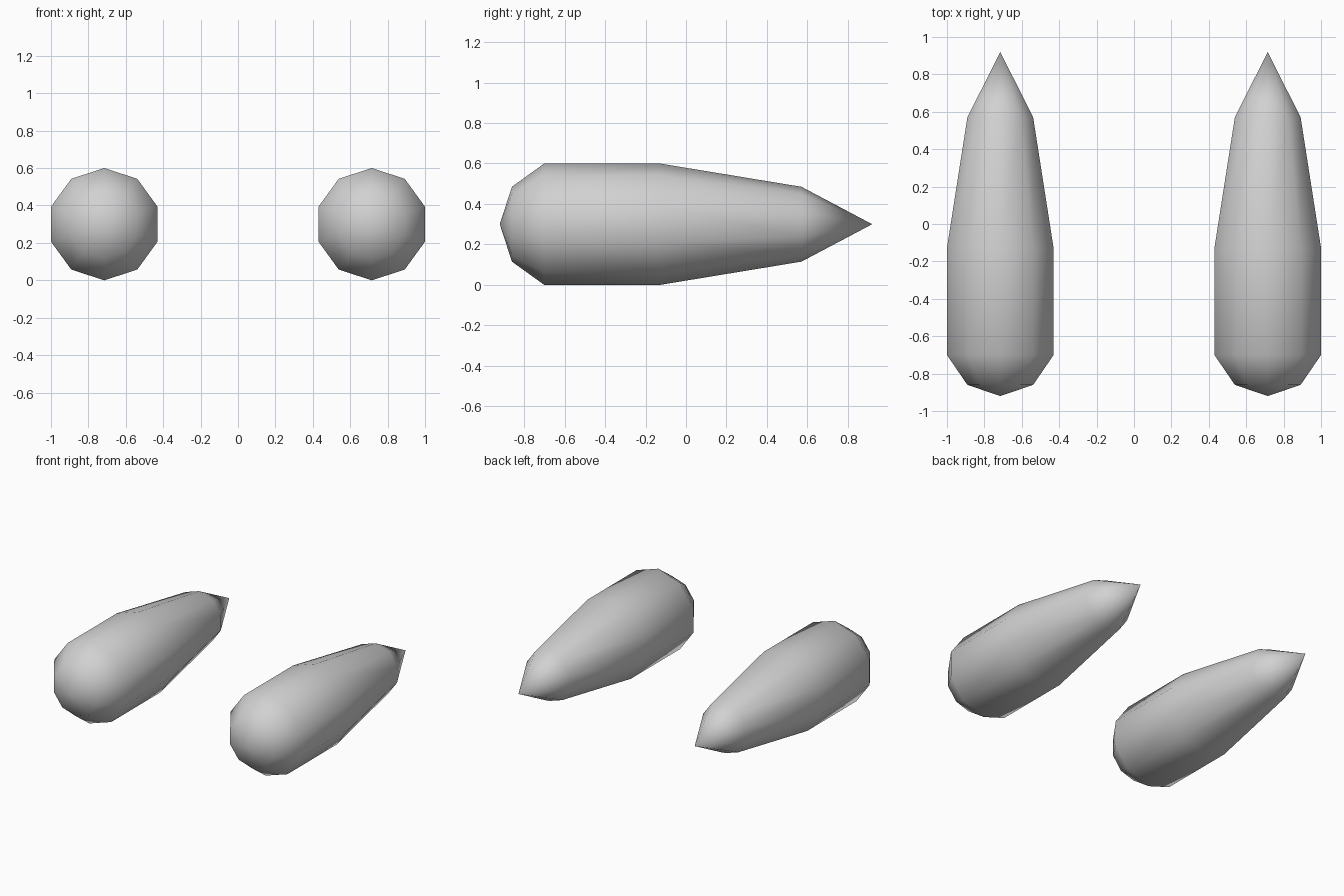
import bpy
import bmesh
import math

cube = bpy.data.objects.get("Cube")
if cube:
    bpy.data.objects.remove(cube, do_unlink=True)

SIDES = 10
SPACING = 0.715
CENTRE_Z = 0.3
NOSE_Y, TAIL_Y = -0.92, 0.92
# (y, radius) of each ring, front to back
RINGS = [(-0.86, 0.185), (-0.7, 0.3), (-0.13, 0.3), (0.57, 0.185)]

grey = bpy.data.materials.new("light grey")
grey.use_nodes = True
colour = (0.64, 0.64, 0.64, 1)
grey.diffuse_color = colour
grey.node_tree.nodes["Principled BSDF"].inputs["Base Color"].default_value = colour


def make_pod(name, x):
    """Ten-sided tapered pod lying along y, blunt nose in front, pointed tail."""
    bm = bmesh.new()
    rings = []
    for y, radius in RINGS:
        angles = [math.tau * i / SIDES for i in range(SIDES)]
        rings.append([bm.verts.new((radius * math.sin(a), y, radius * math.cos(a)))
                      for a in angles])
    nose = bm.verts.new((0, NOSE_Y, 0))
    tail = bm.verts.new((0, TAIL_Y, 0))
    for i in range(SIDES):
        j = (i + 1) % SIDES
        bm.faces.new((nose, rings[0][i], rings[0][j]))
        bm.faces.new((tail, rings[-1][j], rings[-1][i]))
        for a, b in zip(rings, rings[1:]):
            bm.faces.new((a[i], b[i], b[j], a[j]))
    bmesh.ops.recalc_face_normals(bm, faces=bm.faces[:])
    for face in bm.faces:
        face.smooth = True
    mesh = bpy.data.meshes.new(name)
    bm.to_mesh(mesh)
    bm.free()
    mesh.materials.append(grey)
    pod = bpy.data.objects.new(name, mesh)
    pod.location = (x, 0, CENTRE_Z)
    bpy.context.collection.objects.link(pod)


# Matching pair of pods
make_pod("left_pod", SPACING)
make_pod("right_pod", -SPACING)
